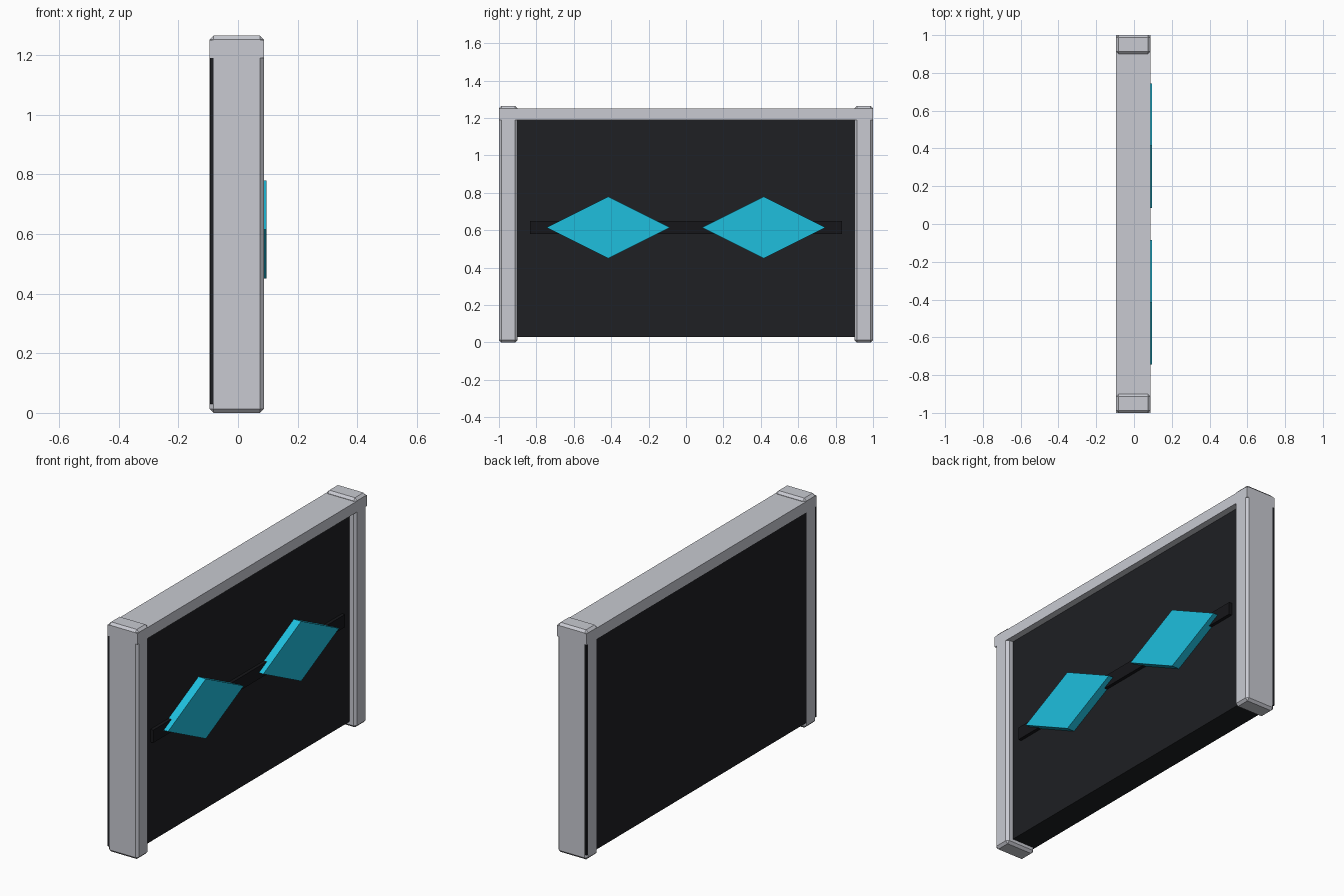
import bpy

if "Cube" in bpy.data.objects:
    bpy.data.objects.remove(bpy.data.objects["Cube"])


def material(name, color):
    m = bpy.data.materials.new(name)
    m.diffuse_color = (*color, 1)
    m.use_nodes = True
    m.node_tree.nodes["Principled BSDF"].inputs["Base Color"].default_value = m.diffuse_color
    return m


def mesh_object(name, verts, faces, mat=None):
    me = bpy.data.meshes.new(name)
    me.from_pydata(verts, [], faces)
    ob = bpy.data.objects.new(name, me)
    bpy.context.collection.objects.link(ob)
    if mat:
        me.materials.append(mat)
    return ob


def prism(name, outline, x0, x1, mat=None):
    """Extrude a counter-clockwise (y, z) outline from x0 to x1."""
    n = len(outline)
    verts = [(x, y, z) for x in (x0, x1) for y, z in outline]
    faces = [tuple(reversed(range(n))), tuple(range(n, 2 * n))]
    faces += [(i, (i + 1) % n, n + (i + 1) % n, n + i) for i in range(n)]
    return mesh_object(name, verts, faces, mat)


def box(name, x, y, z, mat=None):
    outline = [(y[0], z[0]), (y[1], z[0]), (y[1], z[1]), (y[0], z[1])]
    return prism(name, outline, *x, mat)


black = material("panel_black", (0.013, 0.014, 0.017))
dark = material("rail_black", (0.008, 0.008, 0.010))
cyan = material("cyan", (0.013, 0.52, 0.73))
grey = material("frame_grey", (0.58, 0.59, 0.64))

BACK, FRONT = -0.095, 0.087

# Chamfered end posts and diamond inlays, one per side
for side, s in (("left", -1), ("right", 1)):
    post = box(side + "_post", (BACK, FRONT), sorted((0.9 * s, s)), (0, 1.265), grey)
    bevel = post.modifiers.new("chamfer", "BEVEL")
    bevel.width = 0.013
    bevel.segments = 1

    cy, cz, w, h = 0.415 * s, 0.615, 0.33, 0.165
    rhombus = [(cy - w, cz), (cy, cz - h), (cy + w, cz), (cy, cz + h)]
    prism(side + "_diamond", rhombus, 0.05, 0.095, cyan)

# Top beam across both posts
box("top_beam", (BACK, FRONT), (-1, 1), (1.19, 1.25), grey)

# Black infill panel, recessed at the front
box("panel", (-0.0945, 0.05), (-0.9993, 0.9993), (0.03, 1.19), black)

# Thin horizontal rail behind the diamonds
box("rail", (0.04, 0.068), (-0.835, 0.835), (0.58, 0.65), dark)
